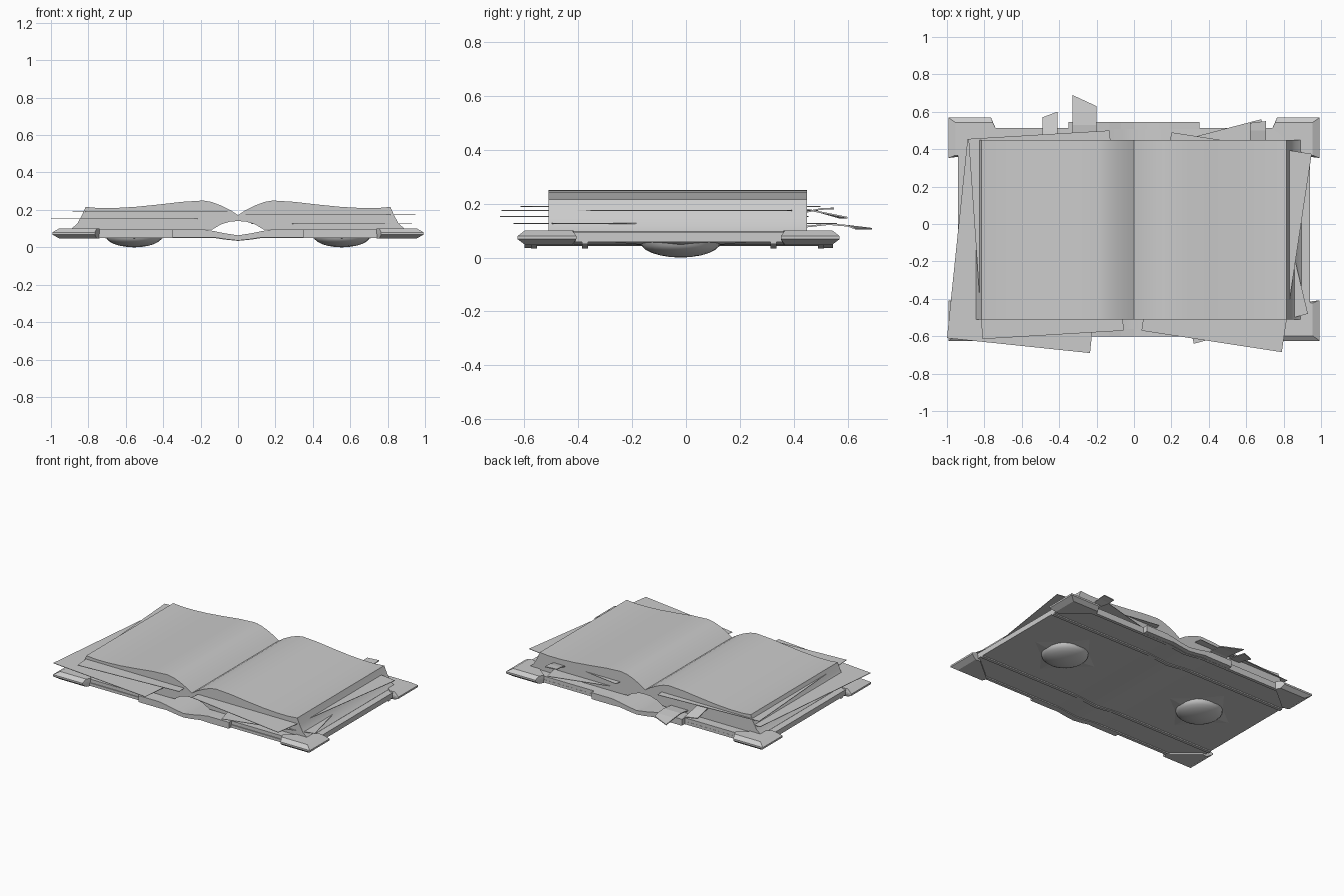
import bpy, bmesh, math
from mathutils import Vector

if "Cube" in bpy.data.objects:
    bpy.data.objects.remove(bpy.data.objects["Cube"])

YC = -0.0275  # middle of the cover in y


def make(name, verts, faces, smooth=False):
    me = bpy.data.meshes.new(name)
    me.from_pydata(verts, [], faces)
    bm = bmesh.new()
    bm.from_mesh(me)
    bmesh.ops.recalc_face_normals(bm, faces=bm.faces)
    bm.to_mesh(me)
    bm.free()
    ob = bpy.data.objects.new(name, me)
    bpy.context.collection.objects.link(ob)
    if smooth:
        bpy.context.view_layer.objects.active = ob
        ob.select_set(True)
        bpy.ops.object.shade_smooth_by_angle(angle=math.radians(30))
        ob.select_set(False)
    return ob


def loft(name, rings, smooth=False):
    n = len(rings[0])
    verts = [v for r in rings for v in r]
    faces = [tuple(range(n)), tuple(range(len(verts) - n, len(verts)))]
    for k in range(len(rings) - 1):
        for i in range(n):
            j = (i + 1) % n
            faces.append((k*n + i, k*n + j, (k+1)*n + j, (k+1)*n + i))
    return make(name, verts, faces, smooth)


def strip(name, top, bottom, y0, y1, smooth=False):
    """Solid between two x-z lines, swept along y, built as quads."""
    n = len(top)
    v = [(x, y, z) for y in (y0, y1) for line in (top, bottom) for x, z in line]
    f = []
    for i in range(n - 1):
        a, b, c, d = i, n + i, 2*n + i, 3*n + i
        f += [(a, a+1, b+1, b), (c, c+1, d+1, d), (a, a+1, c+1, c), (b, b+1, d+1, d)]
    for i in (0, n - 1):
        f.append((i, n + i, 3*n + i, 2*n + i))
    return make(name, v, f, smooth)


def mirror(half):
    """Half line listed from x = 0 outwards -> full line."""
    return [(-x, z) for x, z in reversed(half[1:])] + half


# Cover with the sagging spine, and the wider spine wrap around it
def cover_line(xmax, flat, mid, dip, out=0.0):
    return mirror([(0, dip - out), (0.07, dip + (mid - dip)*0.45 - out),
                   (0.13, mid - out), (0.19, flat - out), (xmax, flat - out)])


strip("cover", cover_line(0.942, 0.094, 0.085, 0.062), cover_line(0.942, 0.058, 0.054, 0.042),
      -0.57, 0.512, True)
for s in (-1, 1):
    y0, y1 = sorted((YC + s*0.535, YC + s*0.573))
    strip("spine_wrap", cover_line(0.35, 0.096, 0.087, 0.064),
          cover_line(0.35, 0.051, 0.053, 0.036), y0, y1)

# Long ribs on the underside, and short edge ribs at the spine
for y, xm in ((-0.375, 0.942), (0.325, 0.942), (-0.565, 0.942), (0.502, 0.942)):
    strip("cover_rib", cover_line(xm, 0.07, 0.062, 0.05), cover_line(xm, 0.05, 0.05, 0.034),
          y - 0.011, y + 0.011)

# Bevelled corner pieces
mid = [(0.993, 0.5975), (0.765, 0.5975), (0.74, 0.54), (0.92, 0.39), (0.993, 0.38)]
cap = [(0.955, 0.57), (0.755, 0.57), (0.74, 0.54), (0.92, 0.39), (0.955, 0.395)]
for sx in (-1, 1):
    for sy in (-1, 1):
        loft("corner_guard", [[(sx*x, YC + sy*y, z) for x, y in r]
                              for r, z in ((cap, 0.047), (mid, 0.068), (mid, 0.08), (cap, 0.101))])

# Page block
top = [(0, 0.172), (0.04, 0.198), (0.09, 0.223), (0.14, 0.242), (0.185, 0.25), (0.3, 0.243),
       (0.42, 0.229), (0.55, 0.216), (0.66, 0.21), (0.75, 0.21), (0.815, 0.216),
       (0.835, 0.17), (0.86, 0.125), (0.895, 0.096)]
bot = [(0, 0.14), (0.04, 0.138), (0.09, 0.123), (0.135, 0.096)] + [(x, 0.095) for x, _ in top[4:]]
strip("page_block", mirror(top), mirror(bot), -0.51, 0.45, True)


# Loose sheets sticking out of the block, as parallelograms from three corners
def sheet(name, a, b, c, z):
    a, b, c = Vector(a), Vector(b), Vector(c)
    pts = [a, b, b + c - a, c]
    loft(name, [[(p.x, p.y, z + h) for p in pts] for h in (-0.0015, 0.0015)])


sheet("loose_page_left_upper", (-0.81, -0.615), (-0.055, -0.57), (-0.885, 0.455), 0.19)
sheet("loose_page_left_lower", (-1.0, -0.61), (-0.235, -0.69), (-0.89, 0.455), 0.152)
sheet("loose_page_right_upper", (0.04, -0.57), (0.79, -0.685), (0.2, 0.49), 0.175)
sheet("loose_page_right_lower", (0.93, -0.48), (0.32, -0.64), (0.68, 0.56), 0.126)


# Bookmarks: bent ribbons with slanted ends
def bookmark(x0, x1, path, slant):
    rings = []
    for i, (y, z) in enumerate(path):
        d = slant if i == len(path) - 1 else 0
        rings.append([(x0, y + max(-d, 0)*-1, z - 0.003), (x1, y - max(d, 0), z - 0.003),
                      (x1, y - max(d, 0), z + 0.003), (x0, y - max(-d, 0), z + 0.003)])
    loft("bookmark", rings)


bookmark(-0.33, -0.2, [(0.3, 0.115), (0.45, 0.115), (0.53, 0.124), (0.6, 0.118), (0.69, 0.107)], 0.06)
bookmark(-0.49, -0.41, [(0.3, 0.18), (0.45, 0.178), (0.5, 0.168), (0.6, 0.148)], -0.03)
bookmark(0.62, 0.705, [(0.3, 0.17), (0.45, 0.17), (0.5, 0.18), (0.55, 0.182)], -0.01)

# Underside bosses: flattened dome on a four-pointed star
for s in (-1, 1):
    cx, cy = s*0.555, -0.02
    rings = [[(cx + 0.15*math.cos(t)*math.cos(a), cy + 0.15*math.cos(t)*math.sin(a),
               0.058 - 0.058*math.sin(t)) for a in [k*math.tau/24 for k in range(24)]]
             for t in [math.radians(d) for d in (0, 15, 30, 45, 60, 75, 87)]]
    loft("boss_dome", rings, True)
    v = [(cx, cy, 0.034)]
    for k in range(8):
        r = 0.245 if k % 2 == 0 else 0.15
        v.append((cx + r*math.cos(k*math.pi/4), cy + r*math.sin(k*math.pi/4), 0.057))
    make("boss_star", v, [(0, k + 1, (k + 1) % 8 + 1) for k in range(8)] + [tuple(range(1, 9))])
